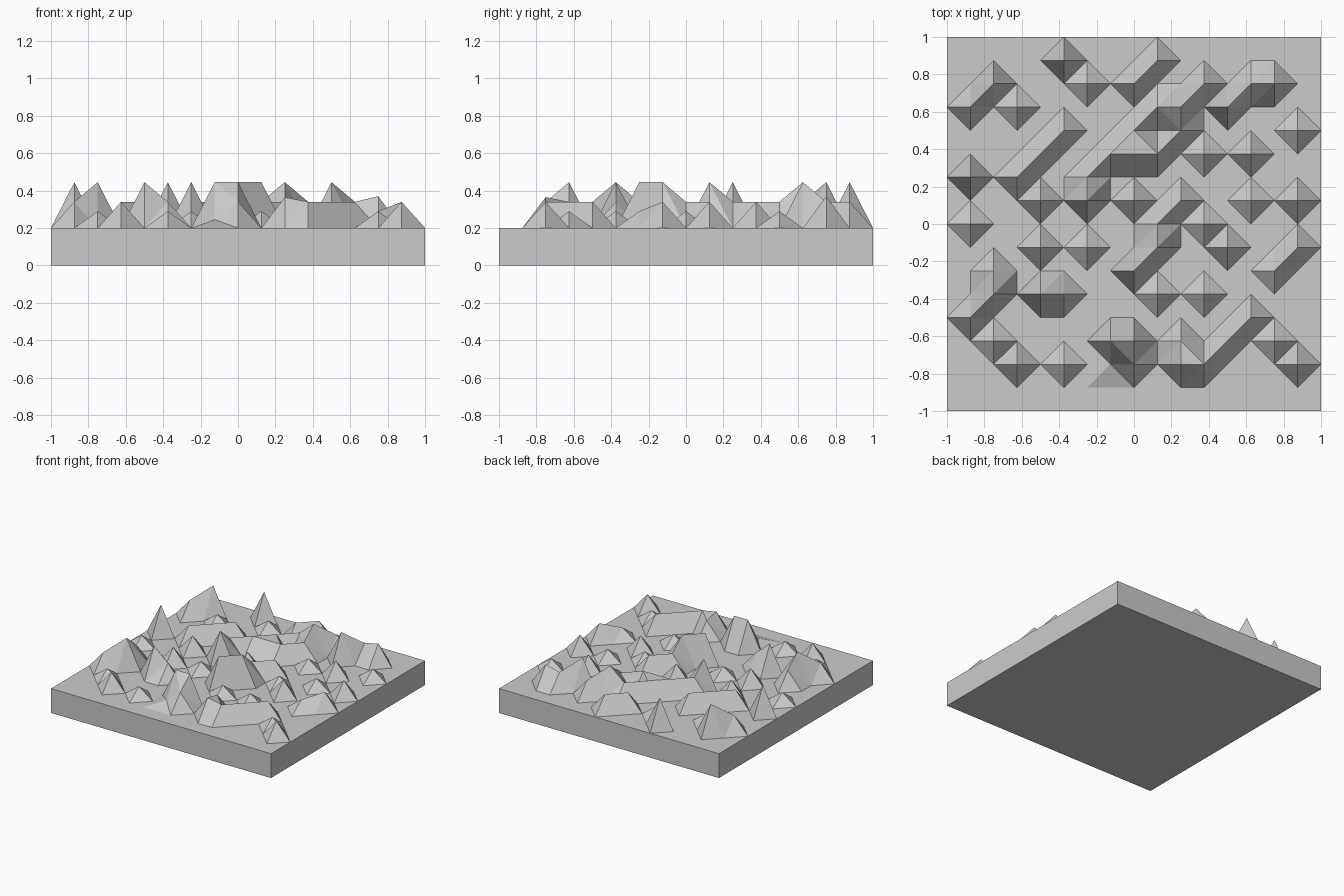
import bpy, bmesh

if "Cube" in bpy.data.objects:
    bpy.data.objects.remove(bpy.data.objects["Cube"])

N = 16            # cells per side
BASE = 0.2        # slab thickness
height = {}       # (column, row) in eighths of a unit -> height above slab


def ridge(x, y, *hs, dx=1, dy=1):
    """Raise a run of grid points, by default along the diagonal."""
    for k, h in enumerate(hs):
        height[(x + k * dx, y + k * dy)] = h


S, M, T = 0.09, 0.14, 0.245   # small, medium, tall

# diagonal ridges
ridge(-7, 5, M, T)
ridge(0, 6, M, M)
ridge(-5, 2, M, M, M)
ridge(-2, 2, M, M, M, M)
ridge(1, 3, M, M)
ridge(2, 5, T, M)
ridge(4, 5, T, M)
ridge(1, 0, M, M)
ridge(0, -2, T, T)
ridge(6, -2, S, M)
ridge(-7, -4, M, T)
ridge(3, -6, M, M, M)
# points widening the ridges, and short straight crests
ridge(0, 3, M)
ridge(6, 6, 0.17)
ridge(-6, -2, M)
ridge(2, -6, 0.165, M, dx=0)
ridge(-4, -3, T, M, dy=0)
ridge(-1, -5, T, T, dy=0)
ridge(0, -6, M)
ridge(-1, -6, 0.045)

# single peaks
singles = {
    S: [(-5, 5), (-2, 6), (3, 3), (5, 1), (-7, 0), (-2, -1), (3, 0),
        (-6, -5), (-3, -6), (1, -3), (3, -3), (6, -5), (7, 4)],
    M: [(-4, 1), (0, 1), (5, 3), (7, 1), (-4, -1), (4, -1), (-5, -6), (7, -6)],
    T: [(-3, 7), (-7, 2), (-2, 1)],
}
for h, points in singles.items():
    for p in points:
        height[p] = h

# terrain surface
bm = bmesh.new()
half = N // 2
span = range(-half, half + 1)
v = {(i, j): bm.verts.new((i / half, j / half, BASE + height.get((i, j), 0)))
     for i in span for j in span}
for i in range(-half, half):
    for j in range(-half, half):
        keys = [(i, j), (i + 1, j), (i + 1, j + 1), (i, j + 1)]
        a, b, c, d = [v[k] for k in keys]
        up = [height.get(k, 0) > 0.05 for k in keys]
        # cut off the odd corner; otherwise split along the ridge direction
        if sum(up) % 2 and up[1] == up[3]:
            bm.faces.new((a, b, d))
            bm.faces.new((b, c, d))
        else:
            bm.faces.new((a, b, c))
            bm.faces.new((a, c, d))

# slab sides and underside
rim = [e for e in bm.edges if e.is_boundary]
ext = bmesh.ops.extrude_edge_only(bm, edges=rim)["geom"]
for g in ext:
    if isinstance(g, bmesh.types.BMVert):
        g.co.z = 0
bmesh.ops.contextual_create(bm, geom=[e for e in bm.edges if e.is_boundary])
bmesh.ops.recalc_face_normals(bm, faces=bm.faces)

mesh = bpy.data.meshes.new("rocky_terrain")
bm.to_mesh(mesh)
bm.free()
bpy.context.collection.objects.link(bpy.data.objects.new("rocky_terrain", mesh))
